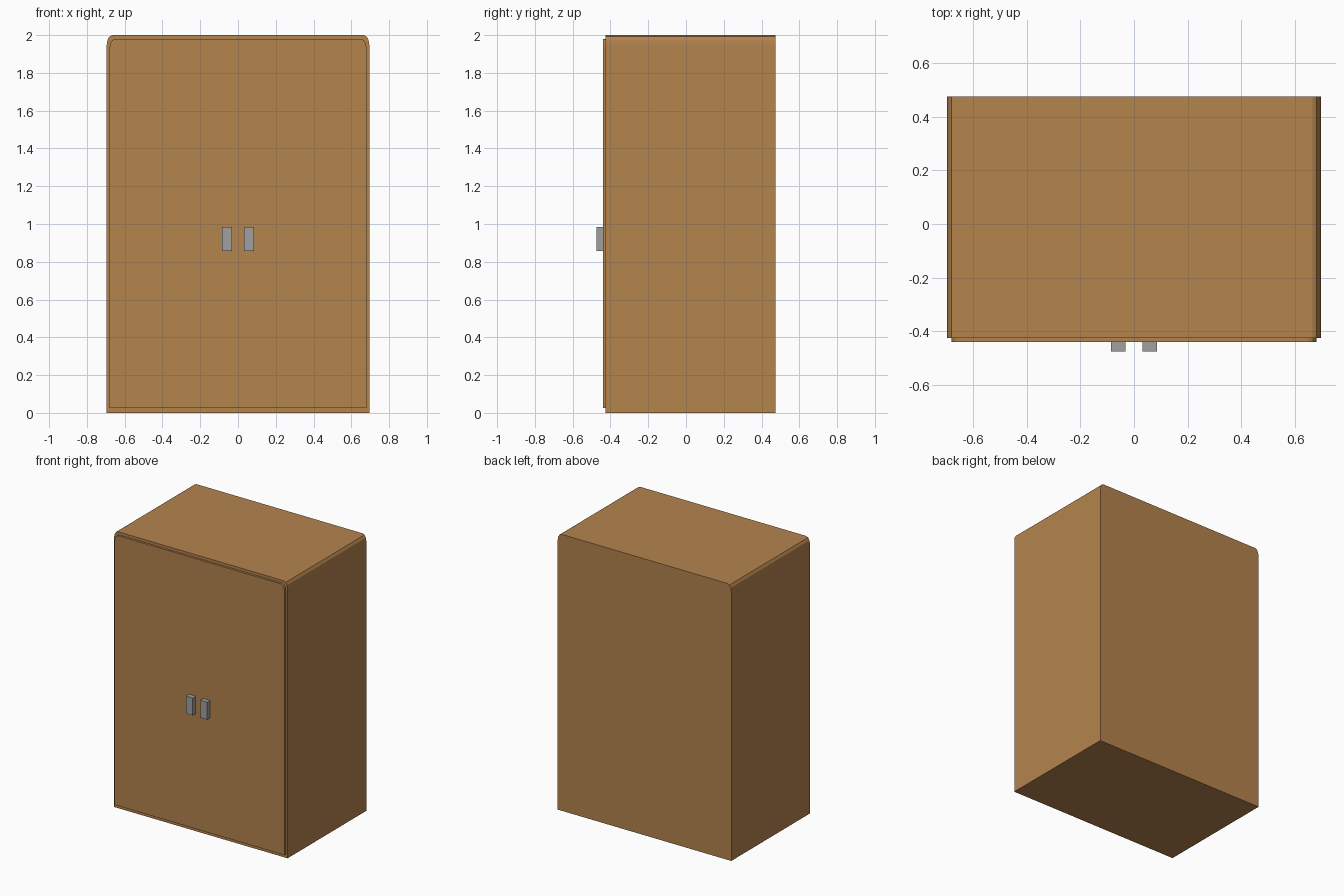
import bpy, bmesh, math

if "Cube" in bpy.data.objects:
    bpy.data.objects.remove(bpy.data.objects["Cube"])


def material(name, srgb):
    m = bpy.data.materials.new(name)
    lin = [((c / 255 + 0.055) / 1.055) ** 2.4 for c in srgb]
    m.diffuse_color = (*lin, 1)
    m.use_nodes = True
    m.node_tree.nodes["Principled BSDF"].inputs["Base Color"].default_value = m.diffuse_color
    return m


wood = material("brown_wood", (180, 131, 77))
metal = material("grey_metal", (160, 160, 160))


def extrude_y(name, profile, y0, y1, mat):
    """Solid from an (x, z) outline, extruded from y0 (front) to y1 (back)."""
    bm = bmesh.new()
    face = bm.faces.new([bm.verts.new((x, y0, z)) for x, z in profile])
    new = bmesh.ops.extrude_face_region(bm, geom=[face])["geom"]
    verts = [v for v in new if isinstance(v, bmesh.types.BMVert)]
    bmesh.ops.translate(bm, verts=verts, vec=(0, y1 - y0, 0))
    bmesh.ops.recalc_face_normals(bm, faces=bm.faces)
    me = bpy.data.meshes.new(name)
    bm.to_mesh(me)
    bm.free()
    me.materials.append(mat)
    ob = bpy.data.objects.new(name, me)
    bpy.context.collection.objects.link(ob)
    return ob


def rounded_top(half_w, z0, z1, rx, rz, steps=3):
    """Rectangle outline with faceted rounded top corners."""
    right = [(half_w, z0)]
    for i in range(steps + 1):
        a = math.pi / 2 * i / steps
        right.append((half_w - rx + rx * math.cos(a), z1 - rz + rz * math.sin(a)))
    return right + [(-x, z) for x, z in reversed(right)]


# Cabinet carcass and the raised door panel on its front
extrude_y("cabinet_body", rounded_top(0.695, 0, 2.0, 0.03, 0.05), -0.425, 0.475, wood)
extrude_y("door_panel", rounded_top(0.68, 0.025, 1.98, 0.03, 0.045), -0.44, -0.425, wood)

# Pair of block handles
for side, name in ((-1, "left_handle"), (1, "right_handle")):
    xa, xb = sorted((side * 0.031, side * 0.085))
    extrude_y(name, [(xa, 0.858), (xb, 0.858), (xb, 0.985), (xa, 0.985)],
              -0.474, -0.44, metal)
